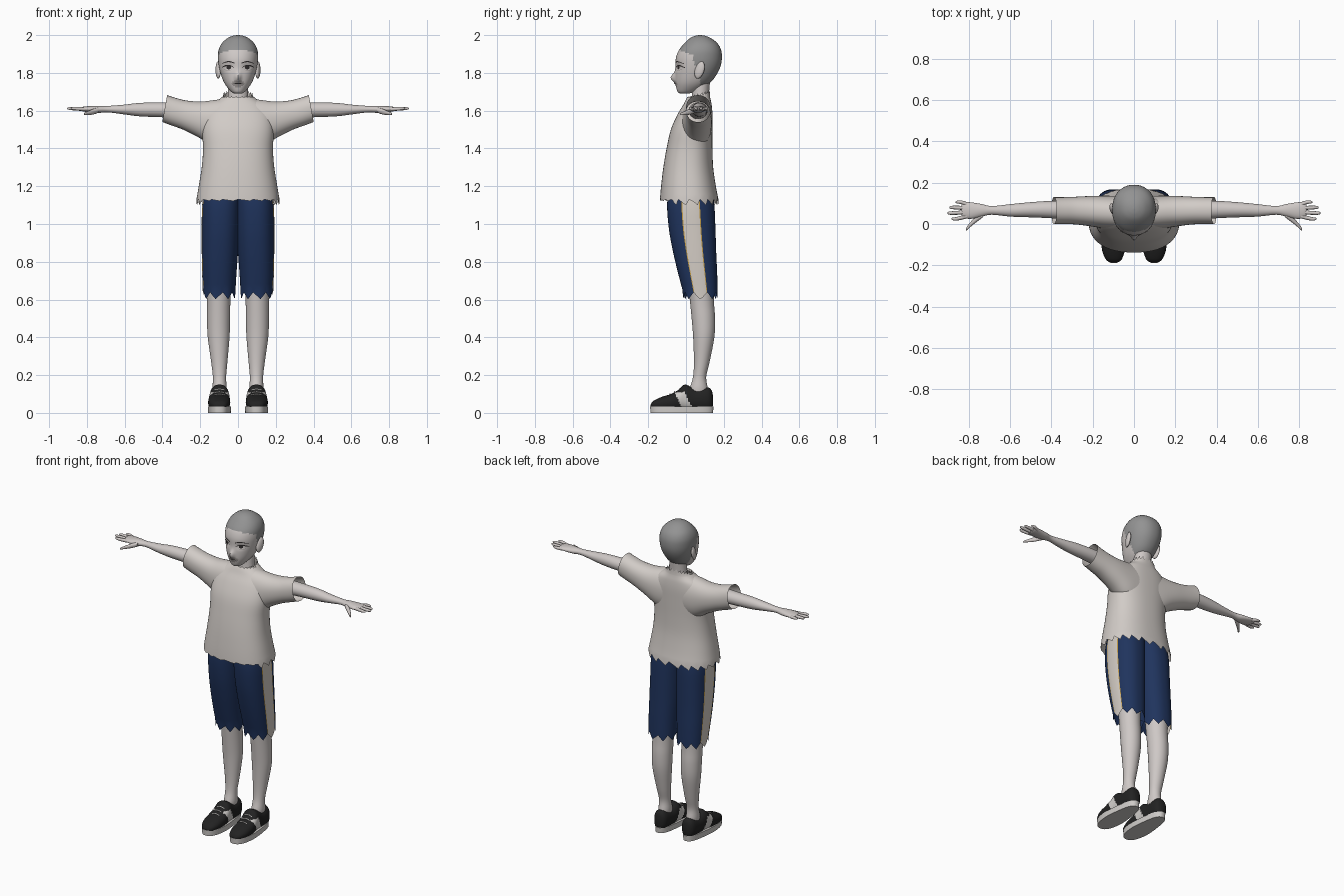
import bpy, bmesh, math
from mathutils import Vector
from mathutils.bvhtree import BVHTree


def mat(name, r, g, b):
    m = bpy.data.materials.new(name)
    m.diffuse_color = (r, g, b, 1)
    return m


SKIN = mat("pale skin", .62, .58, .565)
SHIRT = mat("off white cloth", .64, .60, .57)
HAIR = mat("grey cropped hair", .29, .29, .29)
NAVY = mat("navy cloth", .014, .034, .11)
STRIPE = mat("cream stripe", .66, .61, .56)
PIPING = mat("yellow piping", .55, .33, .06)
BLACK = mat("black leather", .016, .016, .016)
SOLE = mat("white rubber", .62, .60, .58)
STUBBLE = mat("stubble grey", .36, .33, .32)
DARK = mat("dark eye lines", .03, .026, .026)


def finish(name, bm, mats, mirror):
    bmesh.ops.recalc_face_normals(bm, faces=bm.faces)
    me = bpy.data.meshes.new(name)
    bm.to_mesh(me)
    bm.free()
    for m in mats:
        me.materials.append(m)
    ob = bpy.data.objects.new(name, me)
    bpy.context.collection.objects.link(ob)
    bpy.ops.object.select_all(action='DESELECT')
    ob.select_set(True)
    bpy.context.view_layer.objects.active = ob
    bpy.ops.object.shade_smooth_by_angle(angle=math.radians(50))
    if mirror:
        ob.modifiers.new("mirror", 'MIRROR').use_mirror_merge = False
    return ob


def dense(st, k):
    """Catmull-Rom interpolation of the stations, k steps per span."""
    out = []
    for i in range(len(st) - 1):
        p = [st[max(i - 1, 0)], st[i], st[i + 1], st[min(i + 2, len(st) - 1)]]
        for s in range(k):
            t = s / k
            out.append([.5 * (2 * b + (c - a) * t + (2 * a - 5 * b + 4 * c - d) * t * t
                              + (3 * b - a - 3 * c + d) * t ** 3) for a, b, c, d in zip(*p)])
    return out + [list(st[-1])]


def tube(name, axis, st, mats, n=48, k=4, e=2.0, hook=None, rule=None, caps=True, mirror=False):
    """Loft of rounded sections; station = (position, a_min, a_max, b_min, b_max)."""
    bm = bmesh.new()
    rings = []
    ds = dense(st, k)
    for i, (t, a0, a1, b0, b1) in enumerate(ds):
        ring = []
        for j in range(n):
            c, s = math.cos(2 * math.pi * j / n), math.sin(2 * math.pi * j / n)
            a = (a0 + a1) / 2 + (a1 - a0) / 2 * math.copysign(abs(c) ** (2 / e), c)
            b = (b0 + b1) / 2 + (b1 - b0) / 2 * math.copysign(abs(s) ** (2 / e), s)
            v = Vector({'x': (t, a, b), 'y': (a, t, b), 'z': (a, b, t)}[axis])
            if hook:
                hook(v, i, j, len(ds) - 1)
            ring.append(bm.verts.new(v))
        rings.append(ring)
    for r0, r1 in zip(rings, rings[1:]):
        for j in range(n):
            f = bm.faces.new((r0[j], r0[(j + 1) % n], r1[(j + 1) % n], r1[j]))
            if rule:
                f.material_index = rule(f.calc_center_median(), j)
    if caps:
        for r in (rings[0], rings[-1]):
            f = bm.faces.new(r)
            if rule:
                f.material_index = rule(f.calc_center_median(), 0)
    return finish(name, bm, mats, mirror)


# Head with nose bump, cropped hair and stubble
def nose(v, i, j, last):
    if v.y < 0:
        v.y -= .024 * math.exp(-(v.x / .014) ** 2 - ((v.z - 1.775) / .024) ** 2)
        v.y += .008 * math.exp(-((abs(v.x) - .045) / .025) ** 2 - ((v.z - 1.83) / .018) ** 2)


def head_rule(c, j):
    if c.y < .04:
        line = 1.92 - .35 * (c.y + .04)
    else:
        line = 1.84 if c.y < .075 else 1.73
    if c.z > line:
        return 1
    return 2 if c.y < 0 and (c.x / .032) ** 2 + ((c.z - 1.742) / .018) ** 2 < 1 else 0


head = tube("head", 'z', [
    (1.69, -.018, .018, -.03, .01), (1.70, -.036, .036, -.044, .05), (1.73, -.062, .062, -.053, .105),
    (1.76, -.079, .079, -.057, .14), (1.80, -.093, .093, -.057, .167), (1.84, -.102, .102, -.056, .184),
    (1.88, -.106, .106, -.053, .19), (1.92, -.103, .103, -.038, .186), (1.955, -.087, .087, -.01, .168),
    (1.983, -.057, .057, .02, .133), (1.996, -.028, .028, .047, .103), (2.0, -.004, .004, .07, .078)],
    [SKIN, HAIR, STUBBLE], n=80, k=5, e=2.15, hook=nose, rule=head_rule)
tube("neck", 'z', [(1.58, -.07, .07, .02, .13), (1.66, -.055, .055, .03, .12), (1.78, -.053, .053, .035, .13)], [SKIN])

# Ears
bm = bmesh.new()
bmesh.ops.create_uvsphere(bm, u_segments=20, v_segments=12, radius=1)
for v in bm.verts:
    x, y, z = v.co
    v.co = (.105 + .013 * x + .006 * y, .072 + .026 * y + .008 * z, 1.815 + .045 * z + .004 * y)
finish("ear", bm, [SKIN], True)

# Facial features: thin strips laid on the face
tree = BVHTree.FromPolygons([v.co for v in head.data.vertices], [p.vertices[:] for p in head.data.polygons])


def face_strip(name, pts, m):
    bm = bmesh.new()
    rows = []
    for x, z0, z1 in dense(pts, 4):
        rows.append([bm.verts.new((x, tree.ray_cast(Vector((x, -1, z)), Vector((0, 1, 0)))[0].y - .003, z))
                     for z in (z0, z1)])
    for a, b in zip(rows, rows[1:]):
        bm.faces.new((a[0], b[0], b[1], a[1]))
    finish(name, bm, [m], True)


face_strip("eyebrow", [(.018, 1.849, 1.854), (.05, 1.857, 1.863), (.085, 1.848, 1.851)], DARK)
face_strip("upper_eyelid", [(.02, 1.826, 1.829), (.042, 1.836, 1.841), (.068, 1.834, 1.841), (.086, 1.826, 1.83)], DARK)
face_strip("iris", [(.038, 1.824, 1.836), (.049, 1.818, 1.838), (.06, 1.824, 1.836)], DARK)
face_strip("lower_eyelid", [(.035, 1.815, 1.817), (.055, 1.812, 1.815), (.075, 1.817, 1.819)], STUBBLE)
face_strip("mouth", [(0, 1.742, 1.746), (.012, 1.742, 1.746), (.024, 1.741, 1.743)], DARK)


# Shirt with ragged hem and collar
def ragged_shirt(v, i, j, last):
    if i == 0:
        v.z -= (.008 if v.y < -.07 else .03) * (j % 4) / 3
    if i >= last - 1:
        v.z += (v.y - .085) * .28
    if i == last:
        v.z += .018 * (j % 4) / 3


tube("shirt_body", 'z', [
    (1.13, -.22, .22, -.138, .172), (1.2, -.208, .208, -.132, .158), (1.3, -.192, .192, -.12, .144),
    (1.4, -.185, .185, -.103, .14), (1.5, -.19, .19, -.08, .14), (1.58, -.178, .178, -.045, .14),
    (1.63, -.145, .145, -.015, .136), (1.66, -.1, .1, .0, .13), (1.68, -.076, .076, .012, .126)],
    [SHIRT], n=80, e=2.35, hook=ragged_shirt, caps=False)


def slant_cuff(v, i, j, last):
    v.x += (1.61 - v.z) * .18 * i / last


tube("sleeve", 'x', [
    (.05, -.03, .135, 1.40, 1.665), (.12, -.025, .137, 1.41, 1.657), (.2, -.012, .136, 1.46, 1.648),
    (.28, -.002, .132, 1.5, 1.654), (.34, 0, .13, 1.522, 1.668), (.388, 0, .13, 1.54, 1.682)],
    [SHIRT], e=2.2, hook=slant_cuff, caps=False, mirror=True)

# Arms and hands
tube("arm", 'x', [
    (.2, .015, .115, 1.555, 1.645), (.4, .028, .112, 1.565, 1.644), (.52, .033, .104, 1.57, 1.641),
    (.6, .036, .096, 1.58, 1.632), (.69, .045, .087, 1.591, 1.625), (.74, .035, .097, 1.588, 1.626),
    (.79, .025, .105, 1.592, 1.624), (.825, .03, .106, 1.597, 1.62), (.835, .04, .1, 1.602, 1.616)],
    [SKIN], n=28, mirror=True)
for name, y, tip, dy in (("index", .037, .885, -.012), ("middle", .057, .905, -.004),
                         ("ring", .077, .895, .003), ("little", .096, .865, .01)):
    tube(name + "_finger", 'x', [
        (.81, y - .01, y + .01, 1.597, 1.618), (tip - .025, y + dy - .009, y + dy + .009, 1.602, 1.62),
        (tip - .005, y + dy - .006, y + dy + .006, 1.606, 1.618),
        (tip, y + dy - .002, y + dy + .002, 1.61, 1.614)], [SKIN], n=10, k=3, mirror=True)
tube("thumb", 'x', [
    (.735, .03, .06, 1.59, 1.618), (.765, .008, .038, 1.58, 1.61), (.79, -.012, .012, 1.577, 1.599),
    (.81, -.03, -.013, 1.576, 1.59), (.815, -.03, -.024, 1.579, 1.585)], [SKIN], n=12, mirror=True)


# Shorts with side stripe, piping and ragged cuffs
def ragged_cuff(v, i, j, last):
    if i == last:
        v.z -= .036 * abs(j % 16 - 8) / 8


def side_stripe(c, j):
    ang = (j + .5) * 2.5
    d = min(ang, 360 - ang)
    return 1 if d < 17.5 else 2 if d < 20 else 0


tube("shorts_leg", 'z', [
    (1.2, -.02, .175, -.09, .135), (1.1, -.012, .19, -.1, .15), (.97, -.006, .192, -.09, .156),
    (.85, 0, .192, -.068, .16), (.74, .008, .19, -.042, .165), (.638, .014, .186, -.015, .168)],
    [NAVY, STRIPE, PIPING], n=144, e=2.3, hook=ragged_cuff, rule=side_stripe, caps=False, mirror=True)

# Lower legs
tube("leg", 'z', [
    (.8, .03, .175, .0, .15), (.6, .04, .165, .02, .148), (.5, .042, .164, .03, .154),
    (.4, .045, .16, .038, .15), (.27, .056, .142, .042, .125), (.19, .063, .133, .037, .107),
    (.13, .06, .135, .02, .115), (.09, .065, .13, .02, .115)], [SKIN], n=32, mirror=True)


# Shoes: upper with side panel, sole and laces
def panel(c, j):
    return int(abs(c.x - .098) > .03 and c.z < .11 and abs(c.y + .01 + .5 * (c.z - .06)) < .027)


tube("shoe_upper", 'y', [
    (-.187, .08, .115, .03, .045), (-.172, .06, .136, .02, .064), (-.13, .045, .154, .012, .084),
    (-.08, .041, .158, .01, .1), (-.04, .043, .155, .01, .122), (-.005, .046, .15, .01, .15),
    (.05, .05, .146, .01, .128), (.11, .054, .142, .01, .136), (.134, .066, .13, .02, .122),
    (.143, .085, .112, .04, .09)], [BLACK, SOLE], n=56, k=6, e=2.3, rule=panel, mirror=True)


def heel_taper(v, i, j, last):
    v.x = .098 + (v.x - .098) * (1 - .16 * min(max((v.y + .06) / .12, 0), 1))


tube("shoe_sole", 'z', [(0, .037, .16, -.188, .143), (.035, .036, .161, -.19, .146)],
     [SOLE], k=1, e=2.5, hook=heel_taper, mirror=True)
for y, z in ((-.085, .1), (-.06, .112), (-.035, .126)):
    tube("shoe_lace", 'x', [(.072, y - .003, y + .003, z - .012, z - .003), (.098, y - .003, y + .003, z - .004, z + .003),
                            (.124, y - .003, y + .003, z - .012, z - .003)], [SOLE], n=8, mirror=True)
